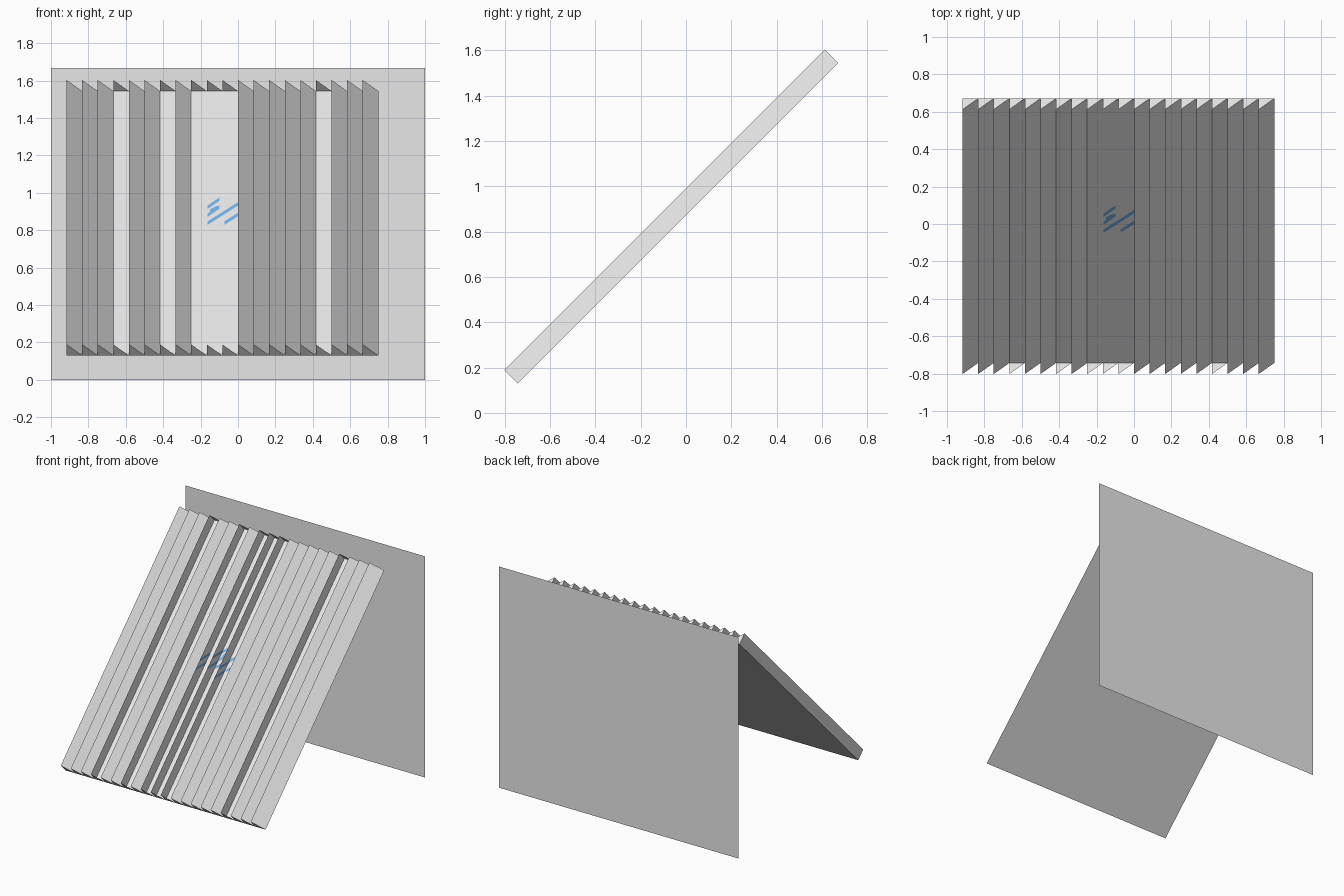
import bpy, bmesh, math
from mathutils import Vector

old = bpy.data.objects.get("Cube")
if old:
    bpy.data.objects.remove(old, do_unlink=True)


def material(name, rgb):
    m = bpy.data.materials.new(name)
    m.use_nodes = True
    col = (*rgb, 1.0)
    m.diffuse_color = col
    m.node_tree.nodes["Principled BSDF"].inputs["Base Color"].default_value = col
    return m


white = material("white", (0.8, 0.8, 0.8))
blue = material("blue", (0.18, 0.45, 0.85))


def build(name, faces, mat):
    """Make an object from a list of corner loops."""
    bm = bmesh.new()
    for loop in faces:
        bm.faces.new([bm.verts.new(p) for p in loop])
    bmesh.ops.remove_doubles(bm, verts=bm.verts, dist=1e-5)
    mesh = bpy.data.meshes.new(name)
    bm.to_mesh(mesh)
    bm.free()
    mesh.materials.append(mat)
    ob = bpy.data.objects.new(name, mesh)
    bpy.context.collection.objects.link(ob)
    return ob


def lean(ob):
    """Tilt a part laid out flat (y up the slope, z outward) into place."""
    ob.rotation_euler.x = math.radians(45)
    ob.location = (0, -0.743, 0.13)


STEP = 1 / 12        # rib width and height
LENGTH = 2.0         # length along the slope
START = -11 * STEP
COUNT = 20
OPEN = {3, 6, 8, 9, 10, 16}   # ribs without a sloping cover

# Upright back sheet
W, H, Y = 1.0, 1.667, 0.80
build("back_sheet", [[(-W, Y, 0), (W, Y, 0), (W, Y, H), (-W, Y, H)]], white)

# Flat sheet under the ribs
end = START + COUNT * STEP
lean(build("leaning_sheet", [[(START, 0, 0), (START, LENGTH, 0),
                              (end, LENGTH, 0), (end, 0, 0)]], white))

# Sawtooth ribs: upright wall, triangular ends, sloping cover
for i in range(COUNT):
    a = START + i * STEP
    b = a + STEP
    low, ridge, foot = [[Vector((x, y, z)) for y in (0, LENGTH)]
                        for x, z in ((a, 0), (a, STEP), (b, 0))]
    faces = [[low[0], ridge[0], ridge[1], low[1]],
             [low[0], foot[0], ridge[0]],
             [low[1], ridge[1], foot[1]]]
    if i not in OPEN:
        faces.append([ridge[0], foot[0], foot[1], ridge[1]])
    lean(build(f"rib_{i + 1}", faces, white))


def stripe(p, q, width=0.026):
    """Flat band between two points, widened along the slope."""
    d = Vector((0, width / 2, 0))
    p, q = Vector(p), Vector(q)
    return [p - d, q - d, q + d, p + d]


# Slanted painted stripes on the sheet between the open ribs
LIFT = 0.002
bands = [(-0.162, 1.00, 0.0, 1.145), (-0.072, 1.00, 0.0, 1.065),
         (-0.162, 1.06, -0.10, 1.12), (-0.162, 1.12, -0.10, 1.18),
         (-0.15, 1.09, -0.11, 1.12)]
lean(build("sheet_stripes",
           [stripe((a, s, LIFT), (b, t, LIFT)) for a, s, b, t in bands], blue))

# Matching stripes on the rib walls, rising toward the sheet
marks = []
for wall, starts in ((-3, (0.93, 1.0)), (-2, (0.96, 1.04)), (-1, (0.91, 0.98))):
    x = wall * STEP + LIFT
    for s in starts:
        marks.append(stripe((x, s, STEP), (x, s + STEP, LIFT)))
lean(build("wall_stripes", marks, blue))
